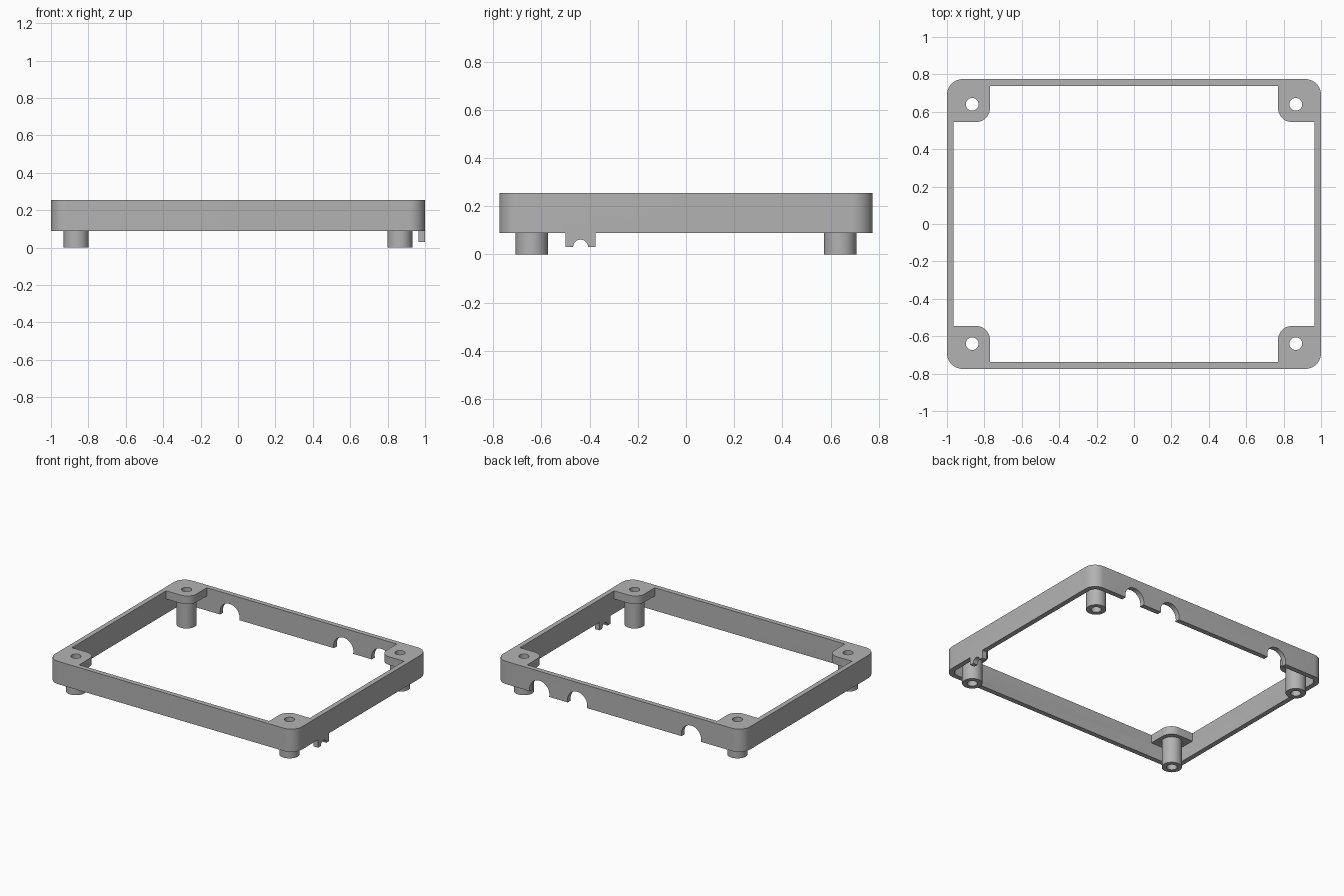
import bpy
import bmesh
from math import sin, cos, pi, radians
from mathutils import Matrix

cube = bpy.data.objects.get("Cube")
if cube:
    bpy.data.objects.remove(cube, do_unlink=True)

HALF_X, HALF_Y = 1.0, 0.775
BASE, TOP = 0.088, 0.255
WALL = 0.036
CORNER = 0.085
POST_X, POST_Y = 0.865, 0.64

grey = bpy.data.materials.new("Light Grey Plastic")
grey.use_nodes = True
colour = (0.45, 0.45, 0.45, 1)
grey.diffuse_color = colour
grey.node_tree.nodes["Principled BSDF"].inputs["Base Color"].default_value = colour


def finish(name, bm):
    bmesh.ops.recalc_face_normals(bm, faces=bm.faces)
    mesh = bpy.data.meshes.new(name)
    bm.to_mesh(mesh)
    bm.free()
    mesh.materials.append(grey)
    obj = bpy.data.objects.new(name, mesh)
    bpy.context.collection.objects.link(obj)
    return obj


def rounded_slab(name, x0, x1, y0, y1, z0, z1, radii, steps=10):
    """Extruded rectangle; radii run counter-clockwise from (x1, y1)."""
    corners = [(x1, y1, -1, -1), (x0, y1, 1, -1), (x0, y0, 1, 1), (x1, y0, -1, 1)]
    bm = bmesh.new()
    verts = []
    for i, ((x, y, sx, sy), r) in enumerate(zip(corners, radii)):
        for k in range(steps + 1 if r else 1):
            a = pi / 2 * (i + k / steps)
            px = x + sx * r + r * cos(a) if r else x
            py = y + sy * r + r * sin(a) if r else y
            verts.append(bm.verts.new((px, py, z0)))
    face = bm.faces.new(verts)
    new = bmesh.ops.extrude_face_region(bm, geom=[face])["geom"]
    bmesh.ops.translate(bm, vec=(0, 0, z1 - z0),
                        verts=[v for v in new if isinstance(v, bmesh.types.BMVert)])
    return finish(name, bm)


def cylinder(name, radius, depth, centre, rotation=None, segments=48):
    bm = bmesh.new()
    matrix = Matrix.Translation(centre) @ (rotation or Matrix())
    bmesh.ops.create_cone(bm, cap_ends=True, segments=segments, radius1=radius,
                          radius2=radius, depth=depth, matrix=matrix)
    return finish(name, bm)


def combine(target, tool, operation):
    mod = target.modifiers.new(tool.name, "BOOLEAN")
    mod.operation = operation
    mod.solver = "EXACT"
    mod.object = tool
    bpy.context.view_layer.objects.active = target
    bpy.ops.object.modifier_apply(modifier=mod.name)
    bpy.data.objects.remove(tool, do_unlink=True)


# Open rectangular wall
frame = rounded_slab("corner_post_frame", -HALF_X, HALF_X, -HALF_Y, HALF_Y,
                     BASE, TOP, [CORNER] * 4)
ix, iy = HALF_X - WALL, HALF_Y - WALL
combine(frame, rounded_slab("opening", -ix, ix, -iy, iy, BASE - 0.1, TOP + 0.1,
                            [CORNER - WALL] * 4), "DIFFERENCE")

# Corner plates and screw posts
corners = [(1, 1), (-1, 1), (-1, -1), (1, -1)]
for i, (sx, sy) in enumerate(corners):
    xs = sorted((sx * 0.77, sx * (HALF_X - WALL / 2)))
    ys = sorted((sy * 0.545, sy * (HALF_Y - WALL / 2)))
    radii = [0, 0, 0, 0]
    radii[i] = CORNER - WALL / 2
    radii[(i + 2) % 4] = 0.075
    combine(frame, rounded_slab("corner_plate", *xs, *ys, TOP - 0.06, TOP, radii), "UNION")
    combine(frame, cylinder("post", 0.067, 0.22, (sx * POST_X, sy * POST_Y, 0.11)), "UNION")

# Cable saddle under the left wall
combine(frame, rounded_slab("saddle", ix, HALF_X, -0.5, -0.375, 0.03, BASE + 0.03,
                            [0] * 4), "UNION")
combine(frame, cylinder("saddle_notch", 0.031, 0.2, (HALF_X, -0.4375, 0.03),
                        Matrix.Rotation(pi / 2, 4, "Y")), "DIFFERENCE")

# Screw holes
for sx, sy in corners:
    combine(frame, cylinder("screw_hole", 0.034, 1, (sx * POST_X, sy * POST_Y, 0.1)),
            "DIFFERENCE")

# Round cable notches in the back wall
for x in (-0.585, 0.338, 0.645):
    combine(frame, cylinder("cable_notch", 0.08, 0.12, (x, HALF_Y, BASE + 0.018),
                            Matrix.Rotation(pi / 2, 4, "X")), "DIFFERENCE")

bpy.ops.object.select_all(action="DESELECT")
frame.select_set(True)
bpy.context.view_layer.objects.active = frame
bpy.ops.object.shade_smooth_by_angle(angle=radians(30))
